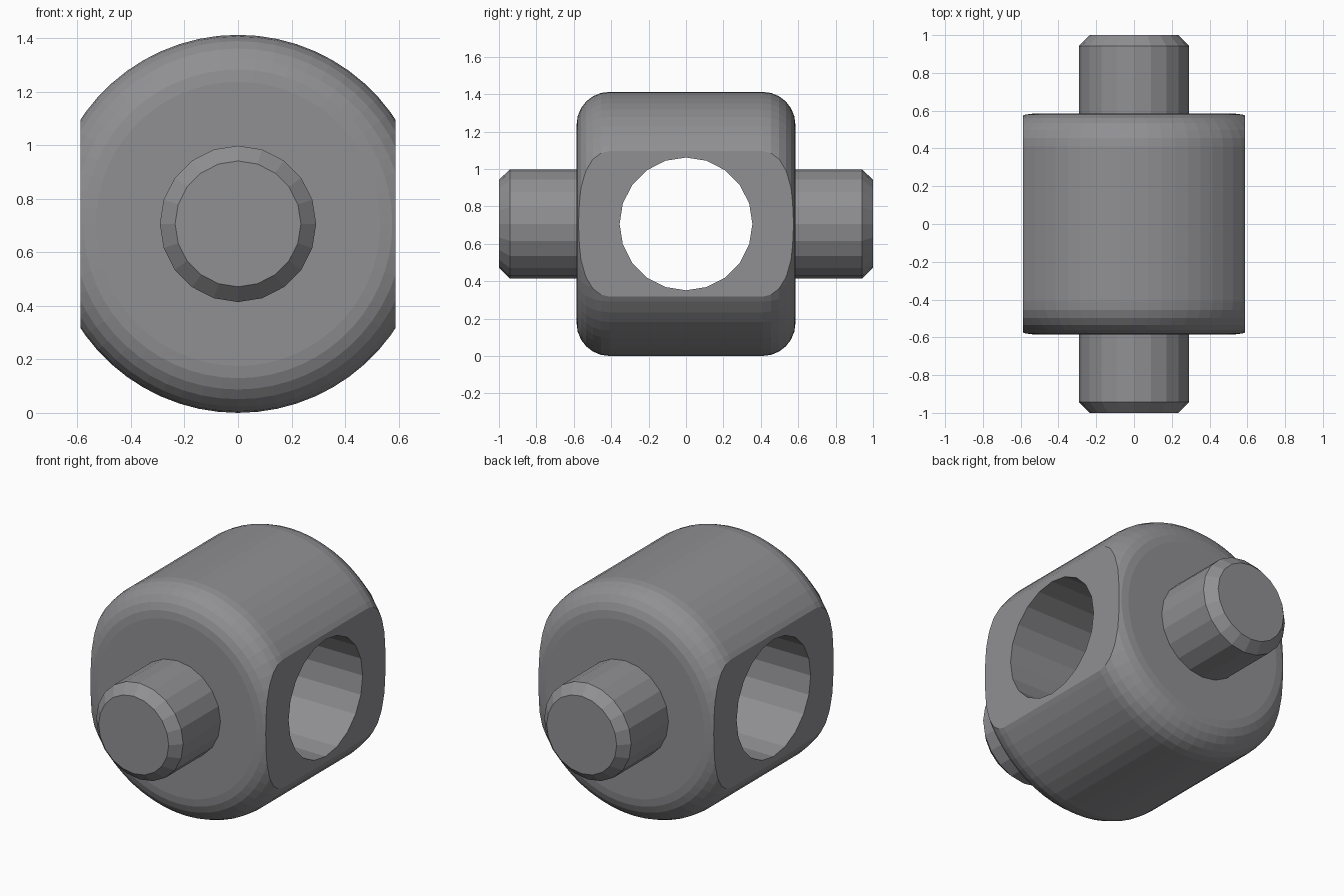
import bpy, bmesh, math
from mathutils import Matrix

if "Cube" in bpy.data.objects:
    bpy.data.objects.remove(bpy.data.objects["Cube"])

R = 0.706          # body radius, also height of the axis
HALF = 0.588       # half width between the flats and half body length
FILLET = 0.175


def lathe(name, profile, sides, axis):
    """Closed solid turned around 'X' or 'Y'; profile is (radius, position)."""
    bm = bmesh.new()
    rings = []
    for r, p in profile:
        ring = []
        for i in range(sides):
            a = 2 * math.pi * i / sides
            u, v = r * math.cos(a), r * math.sin(a)
            ring.append(bm.verts.new((u, p, v + R) if axis == 'Y' else (p, u, v + R)))
        rings.append(ring)
    for a, b in zip(rings, rings[1:]):
        for i in range(sides):
            j = (i + 1) % sides
            bm.faces.new((a[i], a[j], b[j], b[i]))
    bm.faces.new(rings[0])
    bm.faces.new(rings[-1])
    return finish(name, bm)


def finish(name, bm):
    bmesh.ops.recalc_face_normals(bm, faces=bm.faces)
    mesh = bpy.data.meshes.new(name)
    bm.to_mesh(mesh)
    bm.free()
    obj = bpy.data.objects.new(name, mesh)
    bpy.context.collection.objects.link(obj)
    return obj


def combine(target, tool, operation):
    mod = target.modifiers.new(tool.name, 'BOOLEAN')
    mod.operation, mod.solver, mod.object = operation, 'EXACT', tool
    bpy.context.view_layer.objects.active = target
    bpy.ops.object.modifier_apply(modifier=mod.name)
    bpy.data.objects.remove(tool)


# Barrel body with rounded rims
rim = [(R - FILLET + FILLET * math.cos(a), HALF - 0.003 - FILLET + FILLET * math.sin(a))
       for a in (math.pi / 2 * k / 6 for k in range(7))]
body = lathe("pivot_body", [(r, -y) for r, y in reversed(rim)] + rim, 60, 'Y')

# Side flats
bm = bmesh.new()
bmesh.ops.create_cube(bm, size=1, matrix=Matrix.Translation((0, 0, R))
                      @ Matrix.Diagonal((2 * HALF, 3, 3, 1)))
combine(body, finish("flat_cutter", bm), 'INTERSECT')

# Cross hole
combine(body, lathe("hole_cutter", [(0.355, -1), (0.355, 1)], 20, 'X'), 'DIFFERENCE')

# Chamfered trunnion pins, front and back
for side, label in ((-1, "front_pin"), (1, "back_pin")):
    pin = lathe(label, [(0.292, side * 0.5), (0.292, side * 0.942), (0.235, side)], 20, 'Y')
    combine(body, pin, 'UNION')

# Dark steel colour on every face
steel = bpy.data.materials.new("dark_steel")
steel.diffuse_color = (0.28, 0.28, 0.295, 1)
steel.use_nodes = True
steel.node_tree.nodes["Principled BSDF"].inputs["Base Color"].default_value = steel.diffuse_color
body.data.materials.clear()
body.data.materials.append(steel)
for face in body.data.polygons:
    face.material_index = 0
